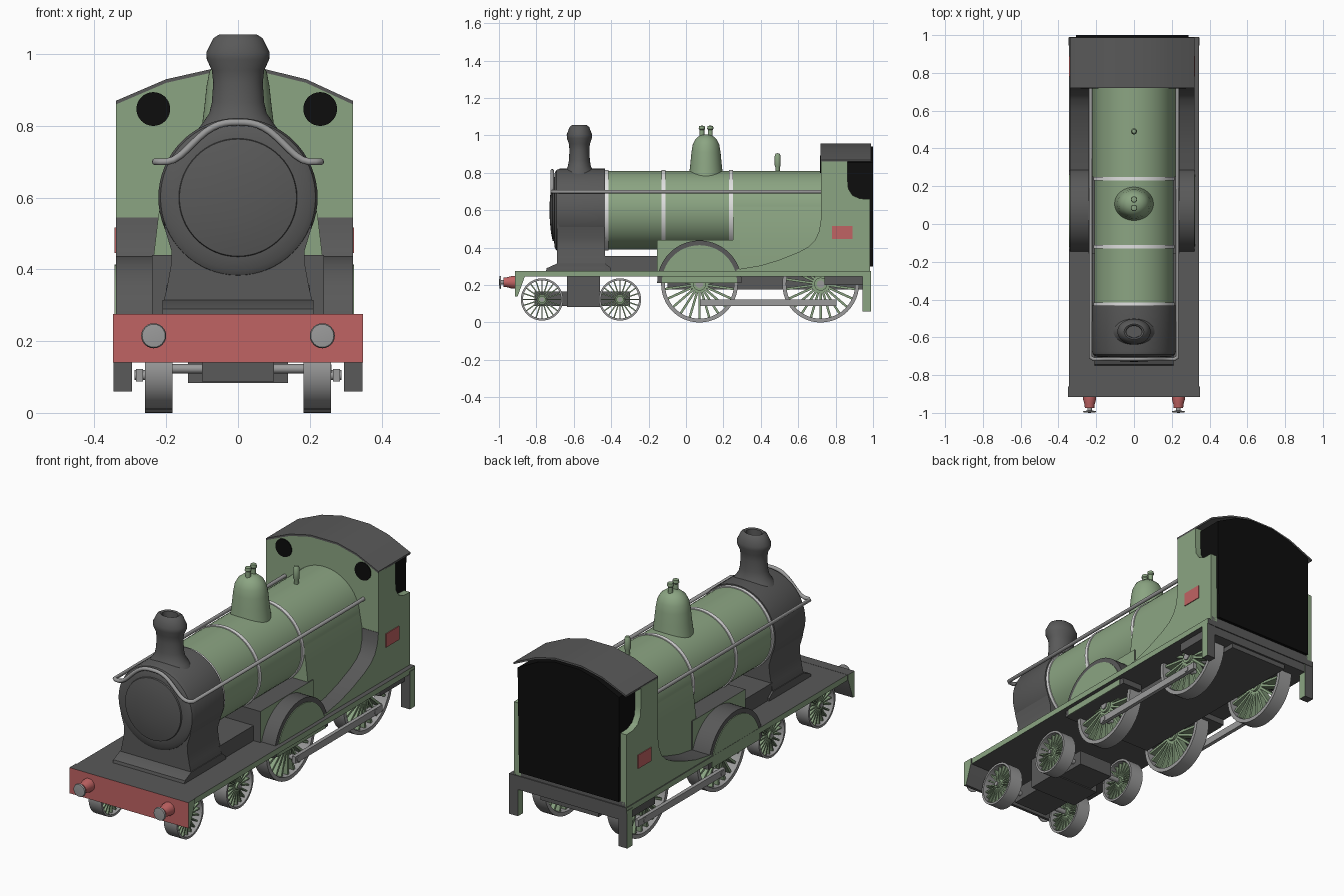
import bpy, bmesh, math
from mathutils import Matrix, Vector

cube = bpy.data.objects.get("Cube")
if cube:
    bpy.data.objects.remove(cube, do_unlink=True)


def material(name, rgb):
    m = bpy.data.materials.new(name)
    m.use_nodes = True
    m.diffuse_color = (*rgb, 1)
    m.node_tree.nodes["Principled BSDF"].inputs["Base Color"].default_value = (*rgb, 1)
    return m


GREEN = material("sage_green", (0.26, 0.375, 0.225))
DARK = material("dark_grey", (0.1, 0.1, 0.1))
BLACK = material("black", (0.004, 0.004, 0.004))
RED = material("red", (0.53, 0.125, 0.125))
GREY = material("steel_grey", (0.33, 0.33, 0.33))
WHITE = material("white", (0.75, 0.75, 0.75))


def finish(name, bm, mats, rule=None):
    bmesh.ops.remove_doubles(bm, verts=bm.verts, dist=0.0002)
    bmesh.ops.recalc_face_normals(bm, faces=bm.faces)
    for f in bm.faces:
        f.smooth = True
        if rule:
            f.material_index = rule(f.normal)
    for e in bm.edges:
        e.smooth = e.is_manifold and e.calc_face_angle(3) < math.radians(32)
    me = bpy.data.meshes.new(name)
    bm.to_mesh(me)
    bm.free()
    for m in mats:
        me.materials.append(m)
    ob = bpy.data.objects.new(name, me)
    bpy.context.scene.collection.objects.link(ob)
    return ob


def prism(name, pts, axis, a, b, mats, rule=None):
    """Extrude a profile: (y, z) points along x, or (x, z) points along y."""
    bm = bmesh.new()
    place = (lambda p, d: (d, *p)) if axis == 'x' else (lambda p, d: (p[0], d, p[1]))
    f = bm.faces.new([bm.verts.new(place(p, a)) for p in pts])
    ext = bmesh.ops.extrude_face_region(bm, geom=[f])["geom"]
    step = Vector((b - a, 0, 0)) if axis == 'x' else Vector((0, b - a, 0))
    bmesh.ops.translate(bm, vec=step, verts=[v for v in ext if isinstance(v, bmesh.types.BMVert)])
    return finish(name, bm, mats, rule)


def box(name, x, y, z, mats, rule=None):
    pts = [(y[0], z[0]), (y[1], z[0]), (y[1], z[1]), (y[0], z[1])]
    return prism(name, pts, 'x', x[0], x[1], mats, rule)


TURN = {'x': Matrix.Rotation(math.pi / 2, 4, 'Y'),
        'y': Matrix.Rotation(-math.pi / 2, 4, 'X'), 'z': Matrix()}


def lathe(name, profile, loc, axis, mat, n=40, scale=(1, 1, 1)):
    """Turn a (radius, height) profile around an axis through loc."""
    bm = bmesh.new()
    rings = [[bm.verts.new((r * math.cos(i * math.tau / n), r * math.sin(i * math.tau / n), h))
              for i in range(n)] for r, h in profile]
    for lo, hi in zip(rings, rings[1:]):
        for i in range(n):
            j = (i + 1) % n
            bm.faces.new((lo[i], lo[j], hi[j], hi[i]))
    bm.transform(Matrix.Translation(loc) @ Matrix.Diagonal((*scale, 1)) @ TURN[axis])
    return finish(name, bm, [mat])


def rod(name, r, a, b, loc, axis, mat, n=24):
    return lathe(name, [(0, a), (r, a), (r, b), (0, b)], loc, axis, mat, n)


def mirrored(pts):
    return pts + [(-x, z) for x, z in reversed(pts)]


side_green = lambda n: 1 if abs(n.x) > 0.7 else 0
TRIM = [DARK, GREEN]

# Running board, buffer beam and underframe
box("running_board", (-.345, .345), (-.9, .99), (.245, .275), TRIM, side_green)
prism("buffer_beam", [(-.915, .14), (-.9, .14), (-.86, .25), (-.86, .276), (-.915, .276)],
      'x', -.349, .349, [DARK, GREEN, RED], lambda n: 2 if n.y < -.7 else side_green(n))
box("main_frame", (-.17, .17), (-.1, .975), (.175, .26), [DARK])
for s, side in ((1, "left"), (-1, "right")):
    box(f"rear_step_{side}", (s * .295, s * .347), (.945, .988), (.06, .26), TRIM, side_green)
    x = s * .235
    lathe(f"buffer_stock_{side}", [(0, -.91), (.034, -.912), (.034, -.93), (.027, -.955),
          (.025, -.975), (0, -.975)], (x, 0, .215), 'y', RED, 24)
    lathe(f"buffer_head_{side}", [(0, -.97), (.012, -.97), (.012, -.988), (.035, -.99),
          (.032, -.997), (0, -1)], (x, 0, .215), 'y', GREY, 24)

# Boiler, firebox and bands
CZ = .6
rod("boiler", .21, -.44, .74, (0, 0, CZ), 'y', GREEN, 64)
prism("firebox", mirrored([(.207, .63), (.222, .55), (.235, .44), (.235, .27)]), 'y', .25, .73, [GREEN])
for i, y in enumerate((-.425, -.12, .24)):
    rod(f"boiler_band_{i + 1}", .215, y - .01, y + .01, (0, 0, CZ), 'y', WHITE, 64)

# Smokebox with its door and saddle
lathe("smokebox", [(0, -.73), (.06, -.728), (.12, -.722), (.163, -.713), (.165, -.706),
      (.2, -.702), (.216, -.692), (.222, -.675), (.222, -.432), (0, -.432)],
      (0, 0, CZ), 'y', DARK, 64)
prism("smokebox_saddle", mirrored([(.216, .6), (.203, .51), (.185, .45), (.187, .41),
      (.198, .35), (.21, .3), (.21, .27)]), 'y', -.69, -.432, [DARK])
prism("saddle_base", [(-.75, .27), (-.40, .27), (-.40, .29), (-.432, .315), (-.69, .315), (-.745, .29)],
      'x', -.21, .21, [DARK])
box("frame_cover", (-.2, .2), (-.44, -.15), (.27, .355), [DARK])

# Chimney, dome, safety valves and whistle
lathe("chimney", [(.115, .785), (.096, .812), (.08, .835), (.073, .865), (.069, .92), (.073, .955),
      (.087, .985), (.088, 1.005), (.078, 1.025), (.068, 1.045), (.052, 1.055), (.042, 1.05),
      (.04, .98), (0, .98)], (0, -.57, 0), 'z', DARK, 48, (1, .77, 1))
lathe("steam_dome", [(.1, .75), (.094, .8), (.088, .85), (.082, .91), (.075, .95), (.06, .98),
      (.035, 1), (0, 1.006)], (0, .107, 0), 'z', GREEN, 48, (1.07, .95, 1))
for i, y in enumerate((.085, .13)):
    lathe(f"safety_valve_{i + 1}", [(.013, .98), (.013, 1.03), (.017, 1.035), (.015, 1.05), (0, 1.053)],
          (0, y, 0), 'z', GREEN, 16)
lathe("whistle", [(.012, .79), (.012, .83), (.016, .84), (.016, .89), (.01, .903), (0, .905)],
      (0, .49, 0), 'z', GREEN, 16)

# Handrail sweeping over the smokebox front
front = []
for i in range(25):
    x = -.215 + .43 * i / 24
    t = min(abs(x) / .2, 1) ** 1.4
    front.append((x, -.715, .7 + .055 * (1 + math.cos(math.pi * t))))
path = [(-.23, .725, .7), (-.23, -.705, .7)] + front + [(.23, -.705, .7), (.23, .725, .7)]
cu = bpy.data.curves.new("handrail", 'CURVE')
cu.dimensions = '3D'
cu.bevel_depth = .01
cu.bevel_resolution = 3
cu.use_fill_caps = True
sp = cu.splines.new('POLY')
sp.points.add(len(path) - 1)
for p, co in zip(sp.points, path):
    p.co = (*co, 1)
cu.materials.append(GREY)
bpy.context.scene.collection.objects.link(bpy.data.objects.new("handrail", cu))

# Cab: front wall, dark interior and curved roof
ROOF = [(.32, .87), (.19, .93), (.08, .957), (-.08, .957), (-.2, .93), (-.34, .87)]
low = [(x, z - .01) for x, z in ROOF]
prism("cab_front", [(-.34, .27), (.32, .27)] + low, 'y', .722, .75, [GREEN])
prism("cab_interior", [(-.305, .3), (.28, .3)] + [(x * .9, z - .005) for x, z in low],
      'y', .745, 1, [BLACK])
prism("cab_roof", ROOF + low[::-1], 'y', .72, .988, [DARK])
box("cab_floor", (-.335, .315), (.74, .985), (.2, .3), [DARK])
for i, x in enumerate((-.236, .229)):
    rod(f"cab_window_{i + 1}", .047, .717, .724, (x, 0, .847), 'y', BLACK, 40)

# Cab sides, plates and splashers
SHEET = [(.722, .27), (.985, .27), (.985, .66), (.93, .662), (.89, .68), (.868, .715),
         (.864, .76), (.864, .865), (.722, .865)]
SWEEP = [(.73, .27), (.73, .545), (.72, .545), (.712, .49), (.69, .44), (.655, .405), (.6, .375),
         (.5, .335), (.4, .305), (.27, .283), (.27, .27)]
ARCH = [(.072 + .226 * math.cos(math.pi * i / 32), .212 + .226 * math.sin(math.pi * i / 32))
        for i in range(33)]
PANEL = [(.072 + (y - .072) * .89, .212 + (z - .212) * .89) for y, z in ARCH]
box("splasher_box", (-.24, .24), (-.155, .29), (.27, .44), TRIM, side_green)
for s, side, out in ((1, "left", .32), (-1, "right", .34)):
    prism(f"cab_side_{side}", SHEET, 'x', s * (out - .04), s * out, [GREEN])
    prism(f"rear_splasher_{side}", SWEEP, 'x', s * .2, s * out, TRIM, side_green)
    prism(f"front_splasher_{side}", ARCH, 'x', s * .2, s * out, [DARK])
    prism(f"splasher_panel_{side}", PANEL, 'x', s * out, s * (out + .004), [GREEN])
    box(f"number_plate_{side}", (s * out, s * (out + .004)), (.78, .89), (.445, .517), [RED])

# Bogie
box("bogie_centre", (-.14, .14), (-.635, -.46), (.083, .25), [DARK])
box("bogie_beam", (-.1, .1), (-.81, -.3), (.088, .165), [DARK])


# Spoked wheels
def wheel(name, s, y, r, z, spokes):
    mid = s * .221
    t = r * .1
    rim = [(r, -.038), (r, .038), (r - t, .038), (r - t, -.038), (r, -.038)]
    lathe(name + "_rim", rim, (mid, y, z), 'x', GREY, 48)
    bm = bmesh.new()
    length = r - t / 2
    for i in range(spokes):
        m = (Matrix.Translation((mid, y, z)) @ Matrix.Rotation(i * math.tau / spokes, 4, 'X')
             @ Matrix.Translation((0, 0, length / 2)) @ Matrix.Diagonal((.045, r * .06, length, 1)))
        bmesh.ops.create_cube(bm, size=1, matrix=m)
    finish(name + "_spokes", bm, [GREEN])
    rod(name + "_hub", r * .17, -.034, .034, (mid, y, z), 'x', GREEN)
    rod(name + "_axle_end", r * .1, -.036, .04, (mid, y, z), 'x', GREY)


WHEELS = (("bogie_front", -.77, .113, .123, 20), ("bogie_rear", -.353, .113, .123, 20),
          ("driving_front", .072, .205, .205, 22), ("driving_rear", .72, .205, .205, 22))
for label, y, r, z, spokes in WHEELS:
    rod(label + "_axle", .013, -.2, .2, (0, y, z), 'x', GREY, 16)
    for s, side in ((1, "left"), (-1, "right")):
        wheel(f"{label}_wheel_{side}", s, y, r, z, spokes)

# Coupling rods
for s, side in ((1, "left"), (-1, "right")):
    box(f"coupling_rod_{side}", (s * .265, s * .285), (.075, .805), (.087, .123), [GREY])
    for i, y in enumerate((.1, .75)):
        rod(f"crank_pin_{side}_{i + 1}", .014, .23, .288, (0, y, .105), 'x', GREY, 16) if s > 0 else \
            rod(f"crank_pin_{side}_{i + 1}", .014, -.288, -.23, (0, y, .105), 'x', GREY, 16)
